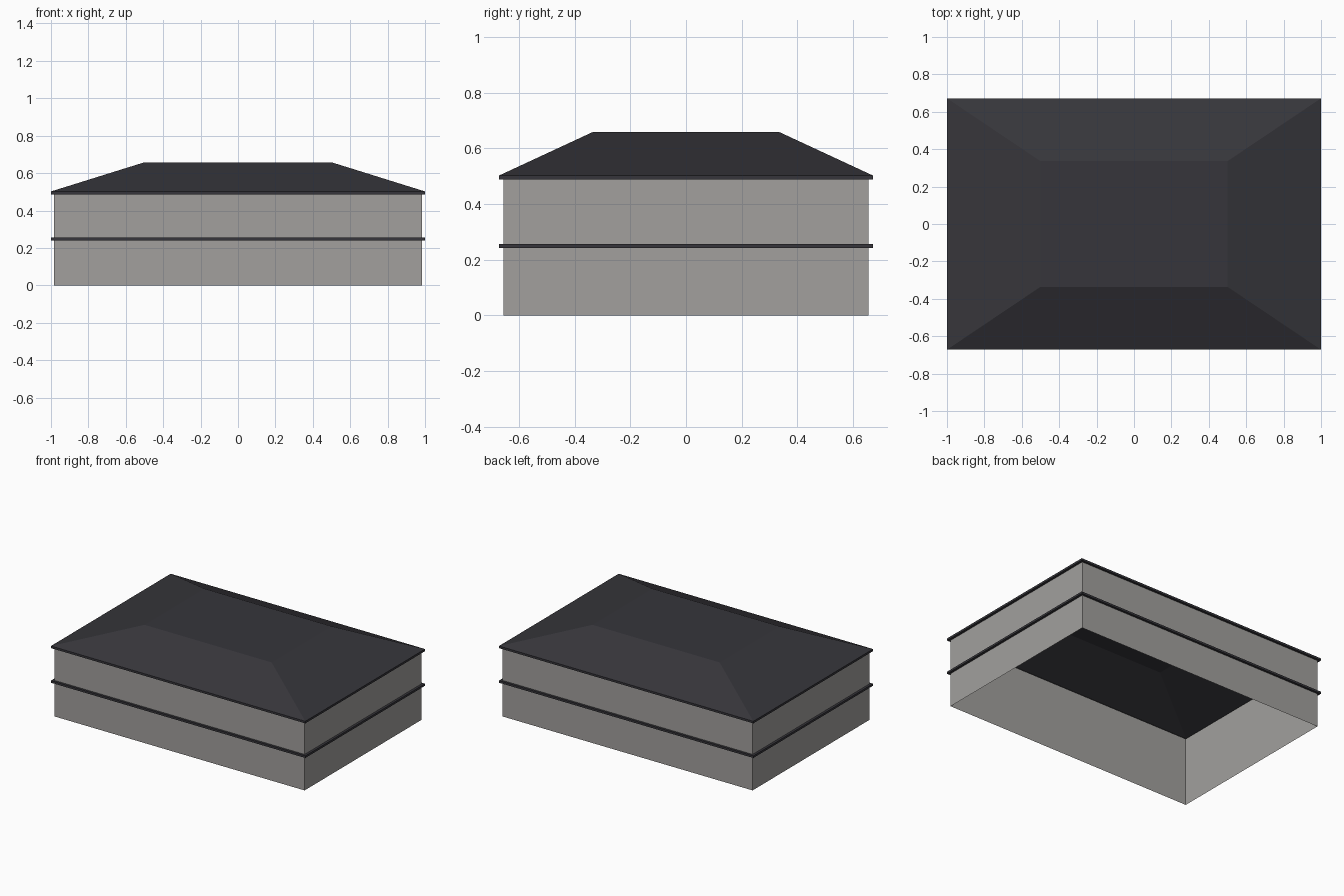
import bpy

if "Cube" in bpy.data.objects:
    bpy.data.objects.remove(bpy.data.objects["Cube"])


def material(name, color):
    m = bpy.data.materials.new(name)
    m.diffuse_color = (*color, 1)
    m.use_nodes = True
    m.node_tree.nodes["Principled BSDF"].inputs["Base Color"].default_value = m.diffuse_color
    return m


stone = material("warm grey wall", (0.36, 0.35, 0.338))
slate = material("dark slate", (0.037, 0.036, 0.043))


def stack(name, rings, mat, cap=False, loop=False):
    """Rectangular rings (half x, half y, z) bridged in order."""
    verts, faces = [], []
    for x, y, z in rings:
        verts += [(-x, -y, z), (x, -y, z), (x, y, z), (-x, y, z)]
    n = len(rings)
    for r in range(n if loop else n - 1):
        a, b = 4 * r, 4 * ((r + 1) % n)
        for i in range(4):
            j = (i + 1) % 4
            faces.append((a + i, a + j, b + j, b + i))
    if cap:
        faces.append(tuple(range(4 * n - 4, 4 * n)))
    mesh = bpy.data.meshes.new(name)
    mesh.from_pydata(verts, [], faces)
    mesh.materials.append(mat)
    obj = bpy.data.objects.new(name, mesh)
    bpy.context.collection.objects.link(obj)
    return obj


WX, WY = 0.983, 0.656   # wall half sizes
EX, EY = 1.0, 0.672     # eave and band half sizes

# Walls: thin shell, open underneath
stack("walls", [(WX, WY, 0), (WX, WY, 0.488)], stone)

# Band between the storeys
stack("storey_band", [(WX, WY, 0.241), (EX, EY, 0.241),
                      (EX, EY, 0.256), (WX, WY, 0.256)], slate)

# Roof: soffit, fascia, hipped slopes and flat top, hollow inside
stack("hip_roof", [(WX, WY, 0.487), (EX, EY, 0.487), (EX, EY, 0.502),
                   (0.5, 0.336, 0.658)], slate, cap=True)
